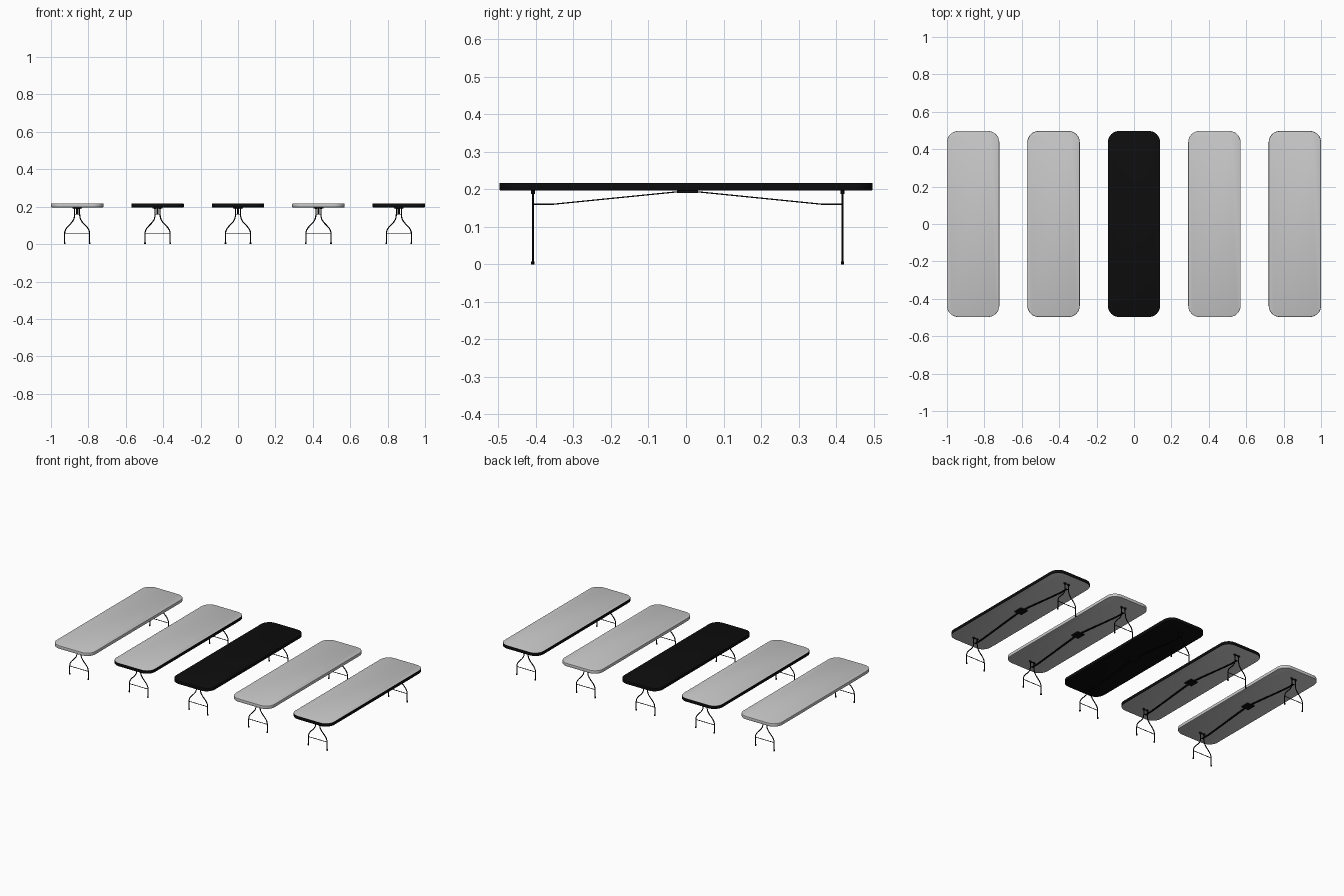
import bpy, bmesh, math
from mathutils import Matrix, Vector

if "Cube" in bpy.data.objects:
    bpy.data.objects.remove(bpy.data.objects["Cube"])


def material(name, value):
    m = bpy.data.materials.new(name)
    m.diffuse_color = (value, value, value, 1)
    m.use_nodes = True
    m.node_tree.nodes["Principled BSDF"].inputs["Base Color"].default_value = m.diffuse_color
    return m


GREY = material("light grey laminate", 0.58)
BLACK = material("black", 0.004)

PITCH, HALF_W, HALF_L = 0.43, 0.14, 0.497
Z0, Z1, RADIUS = 0.197, 0.217, 0.06
MID_Y, LEG_Y = 0.0045, 0.4125       # leg frames mirror about MID_Y


def add(name, mesh, loc=(0, 0, 0)):
    ob = bpy.data.objects.new(name, mesh)
    ob.location = loc
    bpy.context.collection.objects.link(ob)
    return ob


def tabletop_mesh(name, face_mat, rim_mat):
    """Rounded rectangle slab with softened edges; rim coloured by direction."""
    bm = bmesh.new()
    pts = []
    for k, (sx, sy) in enumerate([(1, 1), (-1, 1), (-1, -1), (1, -1)]):
        for i in range(9):
            a = math.radians(90 * k + 90 * i / 8)
            pts.append((sx * (HALF_W - RADIUS) + RADIUS * math.cos(a),
                        sy * (HALF_L - RADIUS) + RADIUS * math.sin(a), Z0))
    base = bm.faces.new([bm.verts.new(p) for p in pts])
    ext = bmesh.ops.extrude_face_region(bm, geom=[base], use_keep_orig=True)
    top = [v for v in ext["geom"] if isinstance(v, bmesh.types.BMVert)]
    bmesh.ops.translate(bm, verts=top, vec=(0, 0, Z1 - Z0))
    bmesh.ops.recalc_face_normals(bm, faces=bm.faces)
    edges = [e for e in bm.edges if abs(e.verts[0].co.z - e.verts[1].co.z) < 1e-6]
    bmesh.ops.bevel(bm, geom=edges, offset=0.002, segments=2, profile=0.5, affect='EDGES')
    bm.normal_update()
    for f in bm.faces:
        f.material_index = 0 if abs(f.normal.z) > 0.95 else 1
    me = bpy.data.meshes.new(name)
    bm.to_mesh(me)
    bm.free()
    me.materials.append(face_mat)
    me.materials.append(rim_mat)
    return me


def tube(bm, pts, r, sides=8):
    """Round bar swept along a path."""
    cu = bpy.data.curves.new("path", 'CURVE')
    cu.dimensions = '3D'
    cu.bevel_depth, cu.bevel_resolution, cu.use_fill_caps = r, sides // 4, True
    sp = cu.splines.new('POLY')
    sp.points.add(len(pts) - 1)
    for p, co in zip(sp.points, pts):
        p.co = (*co, 1)
    ob = bpy.data.objects.new("path", cu)
    me = bpy.data.meshes.new_from_object(ob)
    bm.from_mesh(me)
    bpy.data.objects.remove(ob)
    bpy.data.curves.remove(cu)
    bpy.data.meshes.remove(me)


def box(bm, centre, size):
    bmesh.ops.create_cube(bm, size=1, matrix=Matrix.Translation(centre)
                          @ Matrix.Diagonal((*size, 1)))


def finish(bm, name):
    bmesh.ops.recalc_face_normals(bm, faces=bm.faces)
    me = bpy.data.meshes.new(name)
    bm.to_mesh(me)
    bm.free()
    me.materials.clear()
    me.materials.append(BLACK)
    return me


def leg_frame_mesh():
    """Wishbone leg pair with feet, cross bars and top mounts, in the xz plane."""
    bm = bmesh.new()
    profile = [(.067, 0), (.067, .055), (.066, .066), (.062, .077), (.055, .088),
               (.045, .099), (.034, .110), (.025, .121), (.018, .133),
               (.0145, .146), (.0135, .16), (.0135, Z0)]
    for s in (-1, 1):
        tube(bm, [(s * x, 0, z) for x, z in profile], 0.003)
        tube(bm, [(s * .067, 0, 0), (s * .067, 0, .008)], 0.0045)       # foot
        tube(bm, [(s * .0135, 0, .188), (s * .0135, 0, Z0)], 0.0055)    # mount
    tube(bm, [(-.067, 0, .055), (.067, 0, .055)], 0.002)
    tube(bm, [(-.0135, 0, .16), (.0135, 0, .16)], 0.002)
    tube(bm, [(-.022, 0, .193), (.022, 0, .193)], 0.003)
    return finish(bm, "leg_frame")


def brace_mesh():
    """Flat folding strut from the leg neck up to the centre plate."""
    bm = bmesh.new()
    path = [(LEG_Y, .160), (.36, .160), (.015, .1945)]
    h, rows = 0.0016, []
    for y, z in path:
        rows.append([bm.verts.new((x, y, z + dz)) for x, dz in
                     ((-.006, -h), (.006, -h), (.006, h), (-.006, h))])
    for a, b in zip(rows, rows[1:]):
        for i in range(4):
            j = (i + 1) % 4
            bm.faces.new((a[i], a[j], b[j], b[i]))
    bm.faces.new(rows[0])
    bm.faces.new(rows[-1])
    return finish(bm, "brace")


def plate_mesh():
    bm = bmesh.new()
    box(bm, Vector((0, 0, .1938)), (.052, .056, .007))
    return finish(bm, "centre_plate")


tops = {
    "grey": tabletop_mesh("grey_top", GREY, GREY),
    "edged": tabletop_mesh("black_edged_top", GREY, BLACK),
    "black": tabletop_mesh("black_top", BLACK, BLACK),
}
leg, brace, plate = leg_frame_mesh(), brace_mesh(), plate_mesh()

# Five tables in a row
for i, kind in enumerate(["grey", "edged", "black", "grey", "edged"]):
    x = (i - 2) * PITCH
    n = i + 1
    add(f"tabletop_{n}", tops[kind], (x, 0, 0))
    add(f"centre_plate_{n}", plate, (x, MID_Y, 0))
    for s, side in ((-1, "front"), (1, "back")):
        add(f"{side}_leg_{n}", leg, (x, MID_Y + s * LEG_Y, 0))
        b = add(f"{side}_brace_{n}", brace, (x, MID_Y, 0))
        b.rotation_euler.z = 0 if s > 0 else math.pi

# Smooth shading with sharp edges kept
for ob in bpy.context.scene.objects:
    ob.select_set(True)
    bpy.context.view_layer.objects.active = ob
bpy.ops.object.shade_smooth_by_angle(angle=math.radians(35))
